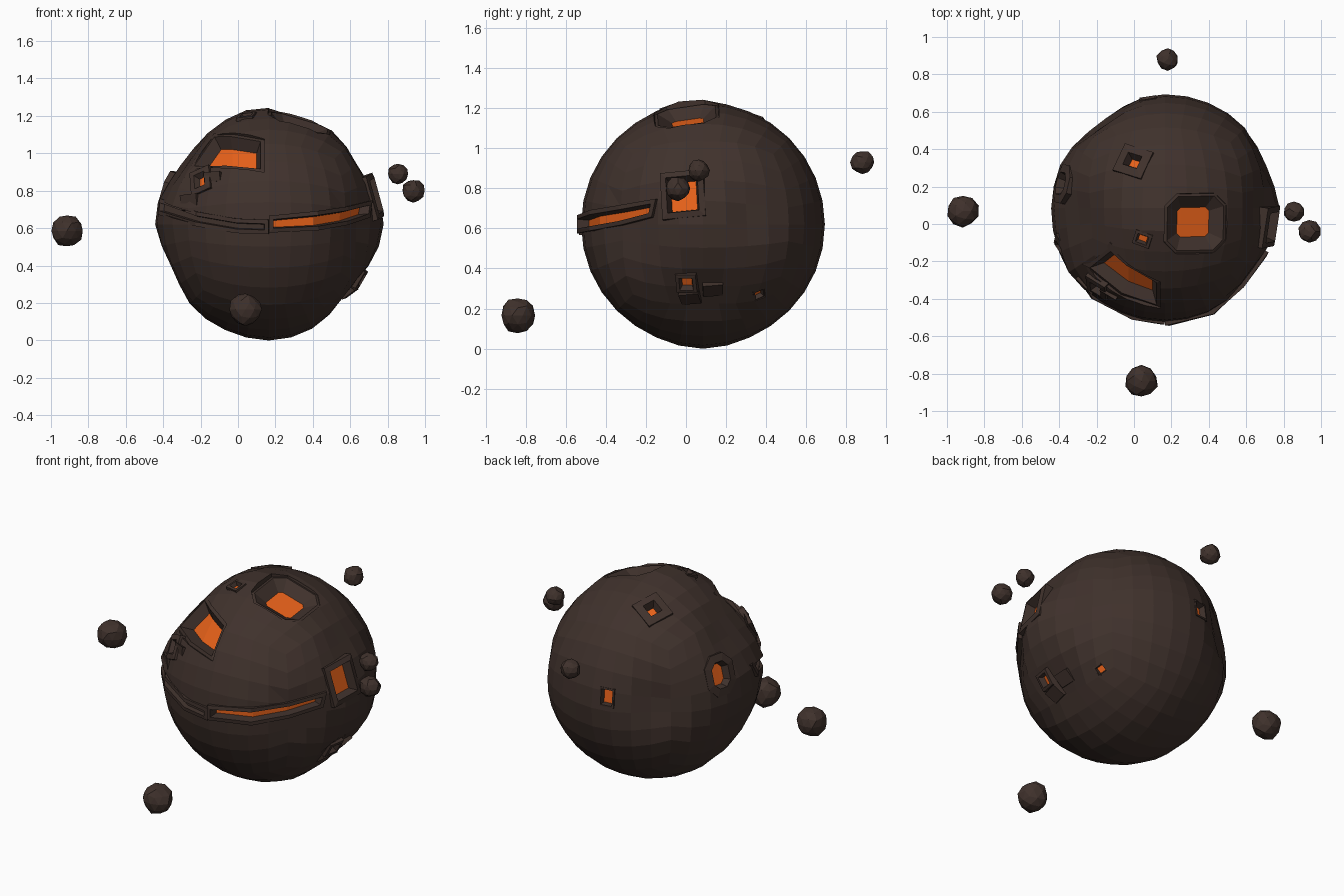
import bpy, bmesh, math, random
from mathutils import Vector

if "Cube" in bpy.data.objects:
    bpy.data.objects.remove(bpy.data.objects["Cube"])

random.seed(4)
C = Vector((0.165, 0.085, 0.62))
R = 0.609

# Broad dents and bulges of the planet: direction, height, angular width
DENTS = [((-.8, -.1, .6), -.06, .35), ((.85, 0, .5), -.045, .3), ((-1, -.1, .1), .01, .25),
         ((1, -.1, .15), .02, .2), ((.75, 0, -.6), -.06, .35), ((-.9, 0, -.4), -.045, .3),
         ((-.6, .8, .1), -.06, .3), ((.8, -.6, -.05), -.05, .3), ((-.75, -.5, .15), .02, .2),
         ((-.1, -.12, 1), .025, .2), ((.9, .42, .1), -.045, .22), ((0, 0, -1), .012, .3)]


def relief(d):
    return sum(amp * math.exp(-(d.angle(Vector(a)) / w) ** 2) for a, amp, w in DENTS)


def material(name, rgb):
    m = bpy.data.materials.new(name)
    m.diffuse_color = (*rgb, 1)
    m.use_nodes = True
    m.node_tree.nodes["Principled BSDF"].inputs["Base Color"].default_value = m.diffuse_color
    return m


ROCK = material("rock", (0.05, 0.031, 0.025))
LAVA = material("lava", (0.8, 0.12, 0.01))


def add_object(name, bm, at, mats=(ROCK,)):
    me = bpy.data.meshes.new(name)
    bm.to_mesh(me)
    bm.free()
    for m in mats:
        me.materials.append(m)
    ob = bpy.data.objects.new(name, me)
    ob.location = at
    bpy.context.collection.objects.link(ob)
    return ob


# Outline helpers: loops of unit directions from the planet centre
def front_loop(points, r):
    out = []
    for x, z in points:
        dx, dz = x - C.x, z - C.z
        out.append(Vector((dx, -math.sqrt(max(r * r - dx * dx - dz * dz, 0.001)), dz)).normalized())
    return out


def box_loop(d, w, h, r, turn=0, cut=0.0):
    n = Vector(d).normalized()
    u = Vector((0, 0, 1)).cross(n).normalized()
    v = n.cross(u)
    a, b = w / 2, h / 2
    pts = [(-a, -b), (a, -b), (a, b), (-a, b)]
    if cut:
        pts = [(-a, -b + cut), (-a + cut, -b), (a - cut, -b), (a, -b + cut),
               (a, b - cut), (a - cut, b), (-a + cut, b), (-a, b - cut)]
    c, s = math.cos(turn), math.sin(turn)
    return [(n * r + u * (x * c - y * s) + v * (x * s + y * c)).normalized() for x, y in pts]


def offset(loop, dist):
    out = []
    for i, p in enumerate(loop):
        n1 = (p - loop[i - 1]).normalized().cross(p)
        n2 = (loop[(i + 1) % len(loop)] - p).normalized().cross(p)
        k = dist / R / max(1 + n1.dot(n2), 0.4)
        out.append((p + (n1 + n2) * k).normalized())
    return out


def bridge(bm, a, b):
    n = len(a)
    for i in range(n):
        j = (i + 1) % n
        bm.faces.new((a[i], b[i], b[j], a[j]))


def strip(bm, vs, mat=0, flip=False):
    n = len(vs)
    for i in range(n // 2 - 1):
        q = (vs[i], vs[i + 1], vs[n - 2 - i], vs[n - 1 - i])
        f = bm.faces.new(q[::-1] if flip else q)
        f.material_index = mat


cutters = []


# Vent: floor, sloping inner wall, raised rim and outer skirt, plus its cutter
def vent(name, loop, floor_r, rim_r, slope, rim, skirt=0.02, lava=True, follow=0):
    bm = bmesh.new()
    rings = [(loop, floor_r), (offset(loop, slope), rim_r),
             (offset(loop, slope + rim), rim_r), (offset(loop, slope + rim + skirt), 0.5)]
    vs = [[bm.verts.new(p * (r + follow * relief(p))) for p in lp] for lp, r in rings]
    for a, b in zip(vs, vs[1:]):
        bridge(bm, a, b)
    strip(bm, vs[0], 1 if lava else 0)
    add_object(name, bm, C, (ROCK, LAVA))

    bm = bmesh.new()
    hole = offset(loop, slope + rim * 0.5)
    lo = [bm.verts.new(p * (floor_r - 0.03 + follow * relief(p))) for p in hole]
    hi = [bm.verts.new(p * 0.72) for p in hole]
    bridge(bm, hi, lo)
    strip(bm, hi)
    strip(bm, lo, flip=True)
    ob = add_object(name + "_cutter", bm, C)
    ob.hide_render = True
    cutters.append(ob)


# Planet body: rounded cube grid with the relief applied
bm = bmesh.new()
bmesh.ops.create_cube(bm, size=2)
bmesh.ops.subdivide_edges(bm, edges=bm.edges[:], cuts=7, use_grid_fill=True)
for v in bm.verts:
    d = Vector([math.tan(c * math.pi / 4) for c in v.co]).normalized()
    v.co = d * (R + relief(d))
body = add_object("planet_body", bm, C)

# Long front slit with lips, and the closed ledge that continues it
vent("front_slit", front_loop([(.19, .605), (.4, .615), (.56, .64), (.66, .675),
                               (.66, .71), (.56, .685), (.4, .66), (.19, .64)], .56),
     .57, .63, .004, .022, .01, follow=1)
vent("front_ledge", front_loop([(-.38, .69), (-.2, .635), (0, .6), (.14, .595),
                                (.14, .62), (0, .625), (-.2, .66), (-.38, .725)], .58),
     .595, .622, .003, .022, .01, lava=False, follow=1)

# Upper front vent and the large top crater
vent("upper_front_vent", front_loop([(-.16, .92), (-.03, .92), (.1, .91),
                                     (.1, 1.0), (-.03, 1.02), (-.09, 1.02)], .53),
     .53, .598, .03, .04, .04)
vent("top_crater", box_loop((.15, -.075, .5), .18, .16, .53, -1.107, .02),
     .535, .6, .06, .03, .05)

# Smaller vents: direction, width, height, floor, rim height, slope, rim width, turn, corner
SMALL = [("side_vent", (.53, -.095, .14), .13, .15, .56, .618, .01, .03, .1, 0),
         ("left_vent", (-.55, .13, .17), .09, .12, .56, .605, .012, .045, 0, .025),
         ("rear_vent", (-.09, .585, .08), .06, .08, .57, .606, .004, .01, 0, 0),
         ("rear_top_vent", (-.17, .25, .52), .04, .05, .57, .618, .015, .045, .6, 0),
         ("low_side_vent", (.5, -.085, -.30), .05, .05, .555, .59, .008, .018, 0, 0),
         ("low_rear_vent", (.4, .29, -.36), .035, .035, .57, .595, .005, .01, .5, 0),
         ("small_top_vent", (-.12, -.165, .58), .045, .03, .6, .624, .008, .015, .3, 0),
         ("small_front_vent", (-.36, -.42, .23), .035, .05, .59, .622, .015, .03, .4, 0)]
for name, d, w, h, fl, rim_r, slope, rim, turn, cut in SMALL:
    vent(name, box_loop(d, w, h, fl, turn, cut), fl, rim_r, slope, rim)

# Carve the holes out of the body, then drop the cutters
for c in cutters:
    m = body.modifiers.new(c.name, 'BOOLEAN')
    m.operation = 'DIFFERENCE'
    m.solver = 'EXACT'
    m.object = c
bpy.context.view_layer.update()
deps = bpy.context.evaluated_depsgraph_get()
carved = bpy.data.meshes.new_from_object(body.evaluated_get(deps))
body.modifiers.clear()
body.data = carved
for c in cutters:
    bpy.data.objects.remove(c)

# Rock slabs lifting off the surface
SLABS = [((.43, -.065, -.37), .10, .08, .58), ((.46, .05, -.33), .10, .08, .575),
         ((-.43, -.42, .12), .12, .08, .615), ((-.30, -.46, .25), .10, .05, .615)]
for i, (d, w, h, r) in enumerate(SLABS):
    bm = bmesh.new()
    top = box_loop(d, w, h, r, .1)
    hi = [bm.verts.new(p * (r + (.012 if k > 1 else -.008))) for k, p in enumerate(top)]
    lo = [bm.verts.new(p * .5) for p in offset(top, .01)]
    bridge(bm, hi, lo)
    strip(bm, hi)
    add_object(f"surface_slab_{i + 1}", bm, C)

# Floating rocks
ROCKS = [((-.915, .07, .585), .086), ((.04, -.84, .165), .088), ((.18, .88, .93), .06),
         ((.855, .065, .89), .054), ((.937, -.04, .80), .061)]
for i, (at, r) in enumerate(ROCKS):
    bm = bmesh.new()
    bmesh.ops.create_icosphere(bm, subdivisions=2, radius=r)
    for v in bm.verts:
        v.co *= random.uniform(.92, 1.06)
    add_object(f"floating_rock_{i + 1}", bm, at)
